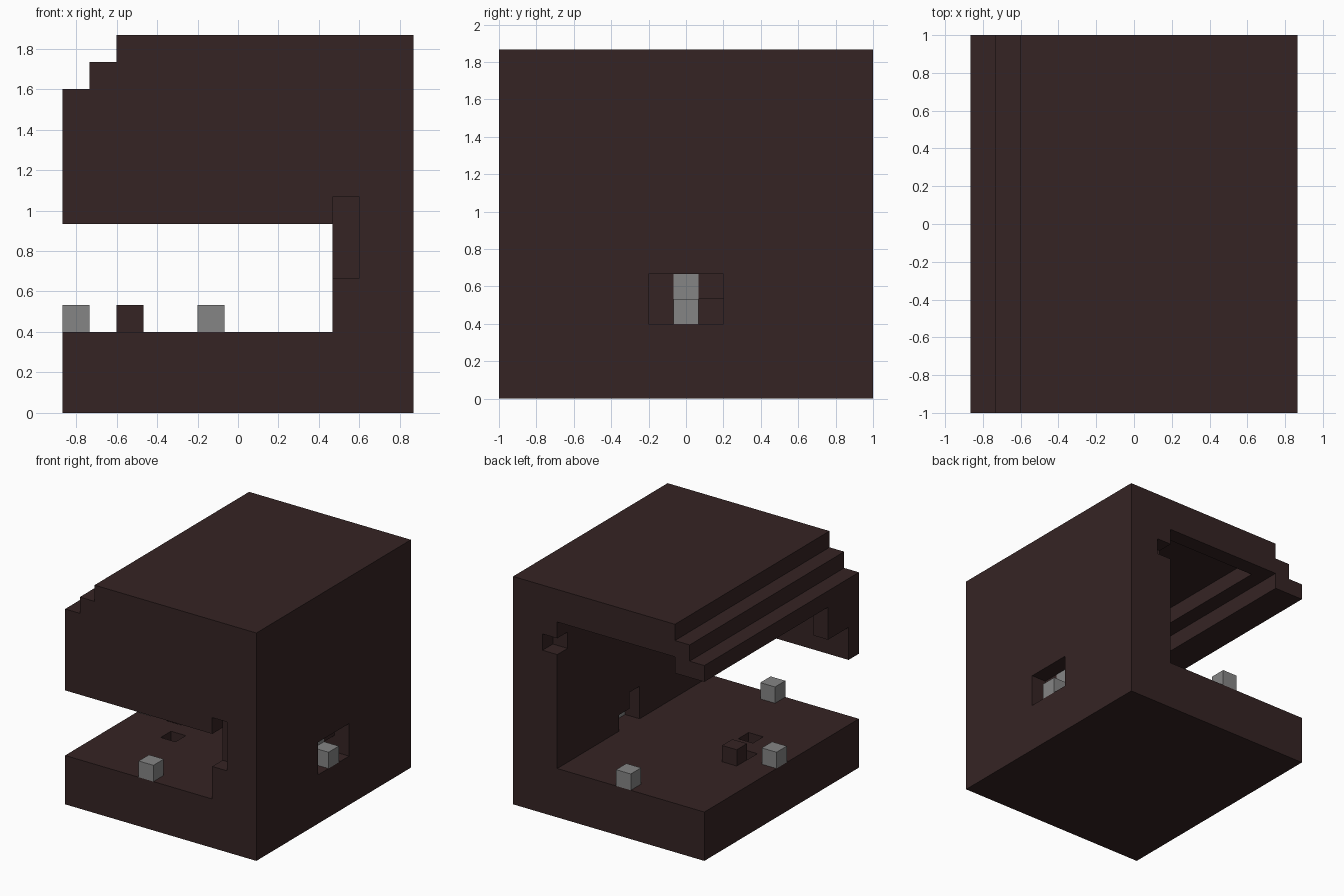
import bpy, bmesh
from mathutils import Vector

cube = bpy.data.objects.get("Cube")
if cube:
    bpy.data.objects.remove(cube, do_unlink=True)

UNIT = 2 / 15                       # edge of one building block
ORIGIN = Vector((-6.5, -7.5, 0))    # block grid corner


def make_material(name, rgb):
    mat = bpy.data.materials.new(name)
    mat.use_nodes = True
    color = (*rgb, 1)
    mat.diffuse_color = color
    mat.node_tree.nodes["Principled BSDF"].inputs["Base Color"].default_value = color
    return mat


dark_brown = make_material("dark brown", (0.036, 0.0175, 0.0175))
grey = make_material("grey", (0.235, 0.235, 0.235))


def extrude_profile(name, outline, y0, y1, mat):
    """Extrude an (x, z) outline along y, in block units."""
    bm = bmesh.new()
    face = bm.faces.new([bm.verts.new((ORIGIN + Vector((x, y0, z))) * UNIT)
                         for x, z in outline])
    out = bmesh.ops.extrude_face_region(bm, geom=[face])
    verts = [v for v in out["geom"] if isinstance(v, bmesh.types.BMVert)]
    bmesh.ops.translate(bm, verts=verts, vec=(0, (y1 - y0) * UNIT, 0))
    bmesh.ops.recalc_face_normals(bm, faces=bm.faces)
    mesh = bpy.data.meshes.new(name)
    bm.to_mesh(mesh)
    bm.free()
    mesh.materials.append(mat)
    obj = bpy.data.objects.new(name, mesh)
    bpy.context.collection.objects.link(obj)
    return obj


def box(name, low, high, mat):
    (x0, y0, z0), (x1, y1, z1) = low, high
    return extrude_profile(name, [(x0, z0), (x1, z0), (x1, z1), (x0, z1)], y0, y1, mat)


def block(name, x, y, z, mat):
    return box(name, (x, y, z), (x + 1, y + 1, z + 1), mat)


# Solid shell with a stepped roof edge
shell = extrude_profile("shell", [(0, 0), (13, 0), (13, 14), (2, 14), (2, 13),
                                  (1, 13), (1, 12), (0, 12)], 0, 15, dark_brown)

# Openings cut out of the shell
openings = {
    "room": ((-1, 1, 3), (10, 16, 11)),
    "upper_room": ((2, 1, 10), (10, 16, 12)),
    "ceiling_recess": ((3, 1, 11.5), (10, 14, 13)),
    "front_gap": ((-1, -1, 3), (10, 2, 7)),
    "front_notch": ((10, -1, 5), (11, 1, 8)),
    "back_notch": ((10, 14, 10), (11, 16, 11)),
    "window": ((12, 6, 3), (14, 9, 5)),
    "window_passage": ((9.5, 7, 3), (12.5, 8, 5)),
    "window_side_passage": ((9.5, 8, 3), (12.5, 9, 4)),
    "floor_hole_front": ((3, 5, 2), (4, 6, 3.5)),
    "floor_hole_middle": ((2, 7, 2), (3, 8, 3.5)),
}
cutters = []
for name, (low, high) in openings.items():
    cutter = box(name + "_cutter", low, high, dark_brown)
    cutter.hide_render = True
    cutters.append(cutter)
    mod = shell.modifiers.new(name, "BOOLEAN")
    mod.operation = "DIFFERENCE"
    mod.solver = "EXACT"
    mod.object = cutter

# Bake the cuts and drop the cutters
bpy.context.view_layer.update()
graph = bpy.context.evaluated_depsgraph_get()
baked = bpy.data.meshes.new_from_object(shell.evaluated_get(graph))
shell.modifiers.clear()
shell.data = baked
for cutter in cutters:
    bpy.data.objects.remove(cutter, do_unlink=True)

# Bracket under the roof edge and loose floor block
box("roof_bracket", (0, 1, 9), (1, 3, 11), dark_brown)
block("floor_block", 2, 8, 3, dark_brown)

# Grey blocks at the edges of the room
block("side_block", 0, 7, 3, grey)
block("front_block", 5, 0, 3, grey)
block("back_block", 5, 14, 3, grey)

# Grey blocks filling the window
block("window_outer_block", 12, 7, 3, grey)
box("window_inner_block", (11, 7, 3), (12, 8, 5), grey)
